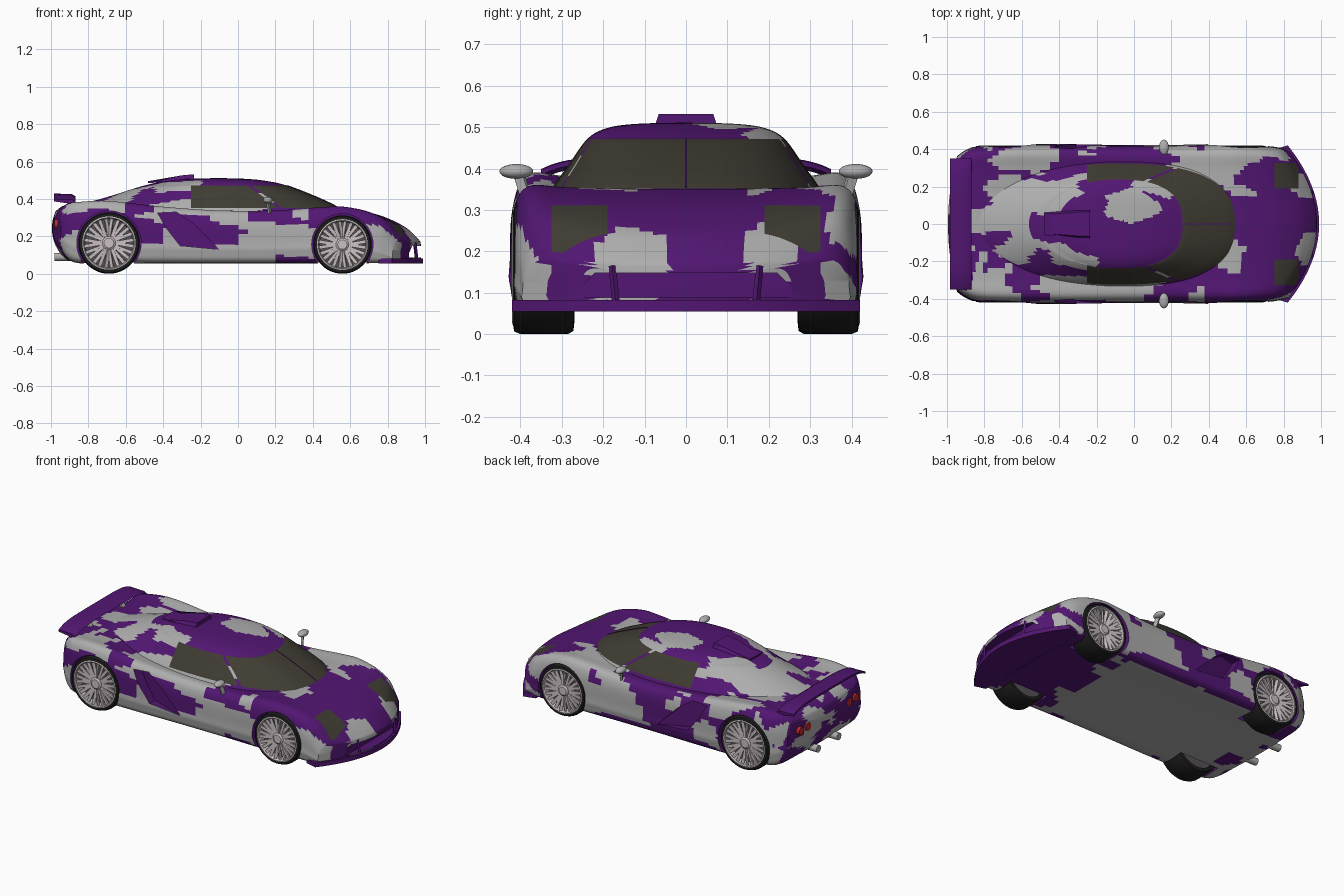
import bpy, bmesh, math, random
from mathutils import Vector, Matrix, kdtree

if "Cube" in bpy.data.objects:
    bpy.data.objects.remove(bpy.data.objects["Cube"])

random.seed(7)


def material(name, *rgb):
    m = bpy.data.materials.new(name)
    m.diffuse_color = (*rgb, 1)
    m.use_nodes = True
    m.node_tree.nodes["Principled BSDF"].inputs["Base Color"].default_value = m.diffuse_color
    return m


PURPLE = material("purple_paint", .085, .008, .17)
GREY = material("grey_paint", .42, .42, .42)
GLASS = material("tinted_glass", .05, .045, .033)
RUBBER = material("rubber", .012, .012, .012)
ALLOY = material("alloy", .60, .53, .55)
DARK = material("dark_metal", .09, .08, .09)
RED = material("red_lamp", .55, .02, .02)


def finish(name, bm, *mats, angle=35):
    bmesh.ops.recalc_face_normals(bm, faces=bm.faces)
    me = bpy.data.meshes.new(name)
    bm.to_mesh(me)
    bm.free()
    for m in mats:
        me.materials.append(m)
    ob = bpy.data.objects.new(name, me)
    bpy.context.collection.objects.link(ob)
    bpy.ops.object.select_all(action='DESELECT')
    bpy.context.view_layer.objects.active = ob
    ob.select_set(True)
    bpy.ops.object.shade_smooth_by_angle(angle=math.radians(angle))
    return ob


def spline(keys, n):
    """Smooth curve through tuples, n steps per span."""
    out, last = [], len(keys) - 1
    for i in range(last):
        four = keys[max(i - 1, 0)], keys[i], keys[i + 1], keys[min(i + 2, last)]
        for k in range(n):
            t = k / n
            out.append(tuple(.5 * (2*q + (r-p)*t + (2*p - 5*q + 4*r - s)*t*t + (3*q - p - 3*r + s)*t**3)
                             for p, q, r, s in zip(*four)))
    return out + [keys[-1]]


def skin(rings, bm=None, cap=True):
    """Join closed rings of equal length with quads."""
    bm = bm or bmesh.new()
    vs = [[bm.verts.new(p) for p in r] for r in rings]
    n = len(vs[0])
    for a, b in zip(vs, vs[1:]):
        for i in range(n):
            bm.faces.new((a[i], a[(i+1) % n], b[(i+1) % n], b[i]))
    if cap:
        bm.faces.new(vs[0])
        bm.faces.new(vs[-1])
    return bm


def lathe(profile, cx, cz, n=48, bm=None, cap=True):
    """Turn (radius, y) points round an axle along y."""
    return skin([[(cx + r*math.cos(2*math.pi*i/n), y, cz + r*math.sin(2*math.pi*i/n)) for i in range(n)]
                 for r, y in profile], bm, cap)


def bar(bm, p, q, wide, deep):
    p, q = Vector(p), Vector(q)
    rot = (q - p).to_track_quat('Z', 'Y').to_matrix().to_4x4()
    bmesh.ops.create_cube(bm, size=1, matrix=Matrix.Translation((p + q) / 2) @ rot
                          @ Matrix.Diagonal((wide, deep, (q - p).length, 1)))


def slice_at(bm, co, no):
    bmesh.ops.bisect_plane(bm, geom=bm.verts[:] + bm.edges[:] + bm.faces[:], plane_co=co, plane_no=no)


# Splinter camouflage: every face takes the colour of its nearest seed
seeds = []
for i in range(420):
    p = Vector((random.uniform(-1, 1), random.uniform(-.45, .45), random.uniform(.05, .53)))
    chance = .25 if p.x > .6 and abs(p.y) < .38 else .45
    seeds.append((p, random.random() < chance))
tree = kdtree.KDTree(len(seeds))
for i, (p, g) in enumerate(seeds):
    tree.insert((p.x * .6, p.y, p.z), i)
tree.balance()


def paint(bm, is_glass):
    bm.normal_update()
    for f in bm.faces:
        c = f.calc_center_median()
        grey = seeds[tree.find((c.x * .6, c.y, c.z))[1]][1]
        door = -.05 < c.x < .38 and abs(c.y) > .36 and .10 < c.z < .27 and c.x > .6*c.z - .1
        belly = c.z < .075 and -.75 < c.x < .35 and abs(c.y) < .36
        f.material_index = 2 if is_glass(c) else int(grey or door or belly)


# Lower body: lofted sections (x, half width, bottom, side top, fender, centre)
stations = spline([(-.975, .36, .15, .27, .335, .335), (-.93, .39, .085, .30, .37, .365),
                   (-.85, .415, .06, .31, .38, .375), (-.69, .425, .06, .31, .385, .37),
                   (-.4, .425, .06, .29, .355, .34), (-.1, .42, .06, .28, .335, .33),
                   (.2, .42, .06, .28, .335, .335), (.45, .425, .06, .29, .352, .35),
                   (.58, .425, .06, .29, .355, .348), (.75, .418, .06, .275, .332, .315),
                   (.88, .41, .06, .23, .285, .258), (.94, .40, .06, .18, .225, .21),
                   (.975, .395, .065, .14, .178, .172)], 6)


def section(w, zb, zm, zs, zc):
    half = spline([(0, zb), (.5*w, zb), (.92*w, zb), (w, zb + .25*(zm-zb)), (w, (zb+zm)/2), (.985*w, zm),
                   (.9*w, zs), (.68*w, .6*zs + .4*zc), (.35*w, zc), (0, zc)], 5)
    return half + [(-y, z) for y, z in half[-2:0:-1]]


def warp(x, y, z):
    if x > .5:
        x -= (x - .5) * 2 * y * y
    if x < -.8:
        x += (-.8 - x) * 1.25 * y * y
    return x, y, z


rings = [[warp(s[0], y, z) for y, z in section(*s[1:])] for s in stations]


def end_rings(s, bulge):
    mid = (s[1+1] + s[5]) / 2
    return [[warp(s[0] + bulge*(1 - k*k), y*k, mid + (z - mid)*k) for y, z in section(*s[1:])]
            for k in (.85, .65, .45, .25, .03)]


bm = skin(end_rings(stations[0], -.02)[::-1] + rings + end_rings(stations[-1], .005))
for x in (.75, .88):
    slice_at(bm, (x, 0, 0), (1, 0, 0))
for y in (-.325, -.19, .19, .325):
    slice_at(bm, (0, y, 0), (0, 1, 0))
paint(bm, lambda c: .75 < c.x < .88 and .19 < abs(c.y) < .325 and c.z > .2)
body = finish("lower_body", bm, PURPLE, GREY, GLASS)


def cut(target, bm):
    tool = finish("cutter", bm)
    tool.hide_render = True
    mod = target.modifiers.new("cut", 'BOOLEAN')
    mod.operation, mod.solver, mod.object = 'DIFFERENCE', 'EXACT', tool
    bpy.context.view_layer.objects.active = target
    bpy.ops.object.modifier_apply(modifier=mod.name)
    bpy.data.objects.remove(tool)


# Wheel arches, side intakes and front bumper opening
AXLES = {"rear": (-.69, .164), "front": (.558, .156)}
intake = [(-.43, .325), (-.33, .33), (-.24, .27), (-.10, .13), (-.31, .15), (-.38, .24)]
for side in (-1, 1):
    for x, r in AXLES.values():
        cut(body, lathe([(r + .008, side*.25), (r + .008, side*.6)], x, r))
    cut(body, skin([[(x, side*.5, z) for x, z in intake],
                    [(x, side*(.44 + .22*x), z) for x, z in intake]]))
mouth = [(-.28, .088), (.28, .088), (.22, .148), (-.22, .148)]
cut(body, skin([[(x, y, z) for y, z in mouth] for x in (.915, 1.1)]))
bpy.context.view_layer.objects.active = body
body.select_set(True)
bpy.ops.object.shade_smooth_by_angle(angle=math.radians(35))

# Cabin: stacked plan outlines (z, front x, rear x, half width)
levels = spline([(.30, .61, -.97, .35), (.355, .535, -.89, .322), (.41, .42, -.70, .283),
                 (.472, .26, -.50, .238), (.498, .14, -.37, .19), (.508, .03, -.27, .12),
                 (.511, -.08, -.12, .01)], 6)


def outline(z, xf, xr, w, n=96):
    pts = []
    for i in range(n):
        c, s = math.cos(2*math.pi*i/n), math.sin(2*math.pi*i/n)
        e = .77 if c > 0 else 1
        a = xf + .1 if c > 0 else -.1 - xr
        pts.append((-.1 + math.copysign(a * abs(c)**e, c), math.copysign(w * abs(s)**e, s), z))
    return pts


bm = skin([outline(*l) for l in levels])


def pillar(c):
    return (c.x - .05) * .122 + (c.z - .472) * .17


for z in (.352, .472):
    slice_at(bm, (0, 0, z), (0, 0, 1))
slice_at(bm, (-.25, 0, 0), (1, 0, 0))
for d in (0, .02):
    slice_at(bm, (.05 + d, 0, .472), (.122, 0, .17))
paint(bm, lambda c: .352 < c.z < .472 and c.x > -.25 and not 0 < pillar(c) < .02*.122)
finish("cabin", bm, PURPLE, GREY, GLASS)

# Windscreen centre strip and roof scoop
bm = bmesh.new()
screen = [Vector((l[1] + .001, 0, l[0])) for l in levels if .35 < l[0] < .475]
for p, q in zip(screen, screen[1:]):
    bar(bm, p, q, .004, .004)
finish("windscreen_strip", bm, PURPLE)
finish("roof_scoop", skin([[(x, -b, .495), (x, b, .495), (x, a, z), (x, -a, z)]
                           for x, a, b, z in ((-.235, .066, .078, .532), (-.30, .064, .076, .526),
                                              (-.48, .05, .06, .485))]), PURPLE)

# Front splitter following the nose
front = [(.99 - .95*y*y, y) for y in (i*.042 for i in range(-10, 11))]
plan = front + [(.75, .40), (.75, -.40)]
finish("front_splitter", skin([[(x, y, z) for x, y in plan] for z in (.055, .082)]), PURPLE)
bm = bmesh.new()
for side in (-1, 1):
    bar(bm, (.955, side*.17, .08), (.945, side*.178, .165), .012, .014)
finish("bumper_struts", bm, PURPLE)

# Rear wing with drooped tips, on two struts
foil = [(-.87, -.008), (-.89, .004), (-.93, .004), (-.985, .006), (-.985, -.006), (-.93, -.014), (-.89, -.018)]
wing = []
for i in range(-16, 17):
    t = i / 16
    wing.append([(x, .35*t, .423 + z - .03*abs(t)**6) for x, z in foil])
finish("rear_wing", skin(wing), PURPLE)
bm = bmesh.new()
for y in (-.16, .16):
    bar(bm, (-.885, y, .355), (-.935, y, .415), .03, .014)
finish("wing_struts", bm, GREY)

# Exhausts and tail lamps
for side, label in ((-1, "right"), (1, "left")):
    bm = bmesh.new()
    turn = Matrix.Rotation(math.pi/2, 4, 'Y')
    bmesh.ops.create_cone(bm, cap_ends=True, segments=20, radius1=.022, radius2=.022, depth=.16,
                          matrix=Matrix.Translation((-.90, side*.1, .09)) @ turn)
    finish(label + "_exhaust", bm, GREY)
    bm = bmesh.new()
    for y in (.20, .27):
        bmesh.ops.create_cone(bm, cap_ends=True, segments=20, radius1=.024, radius2=.024, depth=.05,
                              matrix=Matrix.Translation((-.957, side*y, .265)) @ turn)
    finish(label + "_tail_lamps", bm, RED)
    # Door mirrors
    bm = bmesh.new()
    bmesh.ops.create_uvsphere(bm, u_segments=20, v_segments=12, radius=1, matrix=Matrix.Translation(
        (.16, side*.41, .393)) @ Matrix.Diagonal((.026, .041, .018, 1)))
    bar(bm, (.17, side*.385, .325), (.16, side*.405, .39), .012, .024)
    finish(label + "_mirror", bm, GREY)

    # Wheels: tyre, rim and split spokes
    for axle, (x, r) in AXLES.items():
        name = axle + "_" + label
        tyre = [(.83*r, .27), (.95*r, .272), (r, .285), (r, .40), (.96*r, .415), (.86*r, .418), (.83*r, .40)]
        finish(name + "_tyre", lathe([(a, side*y) for a, y in tyre], x, r, cap=False), RUBBER)
        finish(name + "_brake_disc", lathe([(.84*r, side*.30), (.84*r, side*.375)], x, r), DARK)
        rim = [(.78*r, .37), (.80*r, .414), (.83*r, .420), (.87*r, .418), (.87*r, .37)]
        bm = lathe([(a, side*y) for a, y in rim], x, r, cap=False)
        lathe([(.22*r, side*.37), (.22*r, side*.405), (.16*r, side*.412)], x, r, 24, bm)
        for k in range(12):
            a = math.tau * k / 12
            for off in (-.13, .13):
                b = a + off
                bar(bm, (x + .17*r*math.cos(a), side*.398, r + .17*r*math.sin(a)),
                    (x + .81*r*math.cos(b), side*.408, r + .81*r*math.sin(b)), .0085, .018)
        finish(name + "_rim", bm, ALLOY)
